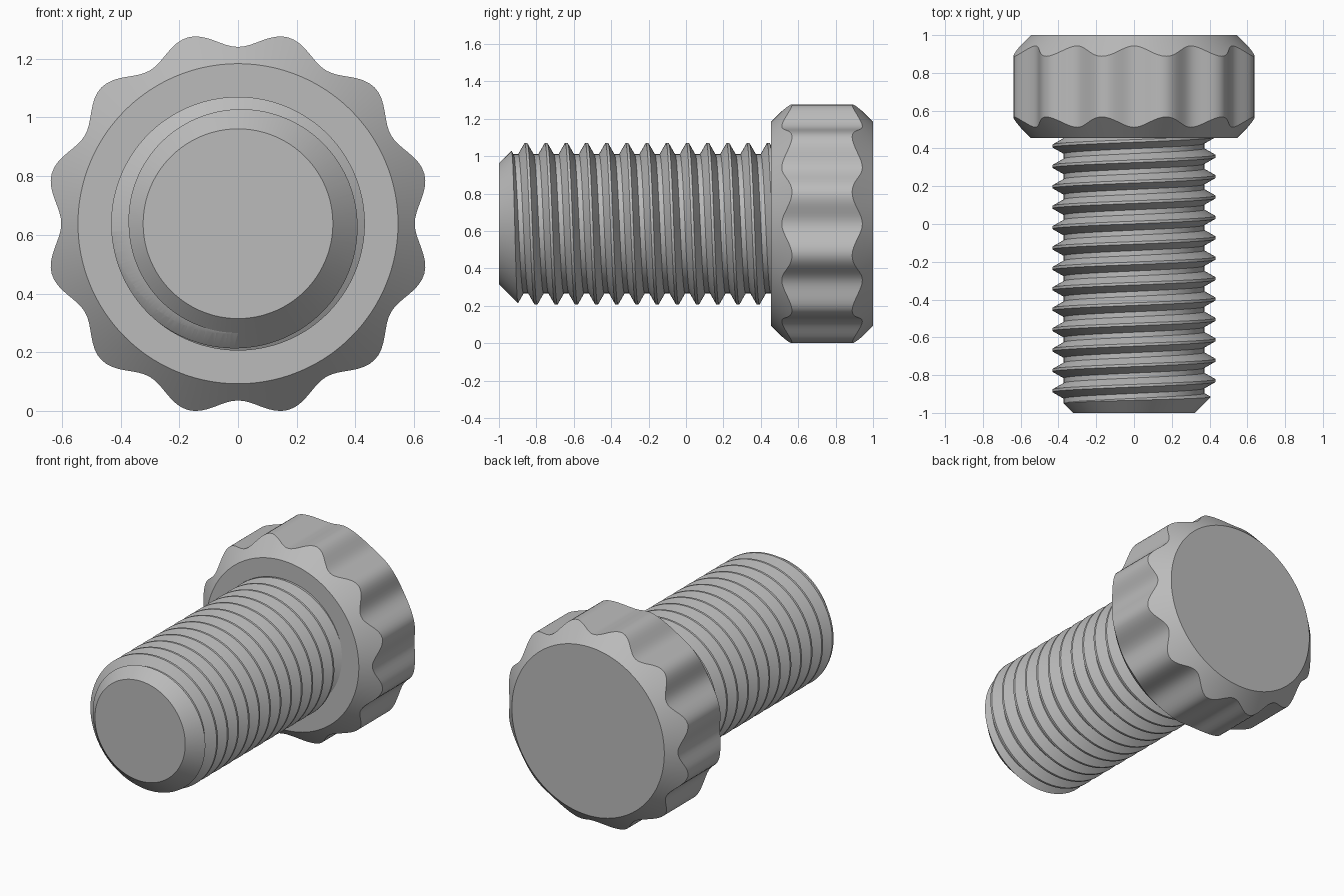
import bpy, bmesh
from math import sin, cos, pi, radians, ceil

if "Cube" in bpy.data.objects:
    bpy.data.objects.remove(bpy.data.objects["Cube"])

AXIS_Z = 0.638      # height of the bolt's axis
SEGS = 192

steel = bpy.data.materials.new("grey steel")
STEEL = (0.5, 0.5, 0.5, 1)
steel.use_nodes = True
steel.diffuse_color = STEEL
steel.node_tree.nodes["Principled BSDF"].inputs["Base Color"].default_value = STEEL


def point(r, y, a):
    """Position at radius r and angle a (from up towards +x) about the axis."""
    return (r * sin(a), y, AXIS_Z + r * cos(a))


def finish(name, bm):
    bmesh.ops.recalc_face_normals(bm, faces=bm.faces)
    mesh = bpy.data.meshes.new(name)
    bm.to_mesh(mesh)
    bm.free()
    mesh.materials.append(steel)
    obj = bpy.data.objects.new(name, mesh)
    bpy.context.collection.objects.link(obj)
    return obj


def activate(obj):
    bpy.ops.object.select_all(action='DESELECT')
    obj.select_set(True)
    bpy.context.view_layer.objects.active = obj


def lathe(name, profile):
    """Closed solid around the axis; profile(a) gives (radius, y) pairs."""
    bm = bmesh.new()
    cols = []
    for j in range(SEGS):
        a = 2 * pi * j / SEGS
        cols.append([bm.verts.new(point(r, y, a)) for r, y in profile(a)])
    for j in range(SEGS):
        p, q = cols[j - 1], cols[j]
        for i in range(len(p) - 1):
            bm.faces.new((p[i], p[i + 1], q[i + 1], q[i]))
    bm.faces.new([c[0] for c in cols])
    bm.faces.new([c[-1] for c in cols])
    return finish(name, bm)


# Scalloped head: twelve lobes, bevelled on both rims
def head_profile(a):
    flat_r, front, back = 0.545, 0.455, 1.0
    r = 0.6295 - 0.0275 * cos(12 * a)
    bevel = r - flat_r
    return [(flat_r, front), (r, front + bevel), (r, back - bevel), (flat_r, back)]


head = lathe("scalloped_head", head_profile)

# Threaded shaft: right-handed helix with flat crests and roots
PITCH, MAJOR, MINOR = 0.108, 0.432, 0.372
CREST_Y = -0.856
tooth = [(MINOR, -0.041), (MAJOR, -0.007), (MAJOR, 0.007), (MINOR, 0.041)]
STEP = len(tooth)
FIRST = -4
TURNS = ceil(1.7 / PITCH) + 4

bm = bmesh.new()
cols = []
for j in range(SEGS):
    t = j / SEGS
    cols.append([bm.verts.new(point(r, CREST_Y + PITCH * (k + FIRST + t) + dy, 2 * pi * t))
                 for k in range(TURNS) for r, dy in tooth])
rows = len(cols[0])
# closing column: one full turn further along the helix
wrapped = cols[0][STEP:]
for j in range(SEGS):
    p = cols[j]
    q = cols[j + 1] if j + 1 < SEGS else wrapped
    for i in range(min(len(p), len(q)) - 1):
        bm.faces.new((p[i], p[i + 1], q[i + 1], q[i]))
# close both ends with a fan to the axis
starts = [c[0] for c in cols] + cols[0][STEP:0:-1]
last = rows - 1
ends = [c[last - STEP] for c in cols[:1]]
bm.edges.ensure_lookup_table()
for side in (-1, 1):
    hub = bm.verts.new(point(0, -1.6 if side < 0 else 1.4, 0))
    rim = [e for e in bm.edges if e.is_boundary
           and (e.verts[0].co.y < -0.2) == (side < 0)]
    for e in rim:
        bm.faces.new((e.verts[0], e.verts[1], hub))
shaft = finish("threaded_shaft", bm)

# Trim the thread to length with a chamfered tip
blank = lathe("shaft_blank", lambda a: [(0.323, -1.0), (0.6, -0.723), (0.6, 0.5)])
blank.hide_render = True
trim = shaft.modifiers.new("trim", 'BOOLEAN')
trim.operation = 'INTERSECT'
trim.solver = 'EXACT'
trim.object = blank
activate(shaft)
bpy.ops.object.modifier_apply(modifier="trim")
bpy.data.objects.remove(blank)

# Smooth curved walls, crisp rims and thread edges
for obj in (head, shaft):
    activate(obj)
    bpy.ops.object.shade_smooth_by_angle(angle=radians(25))
